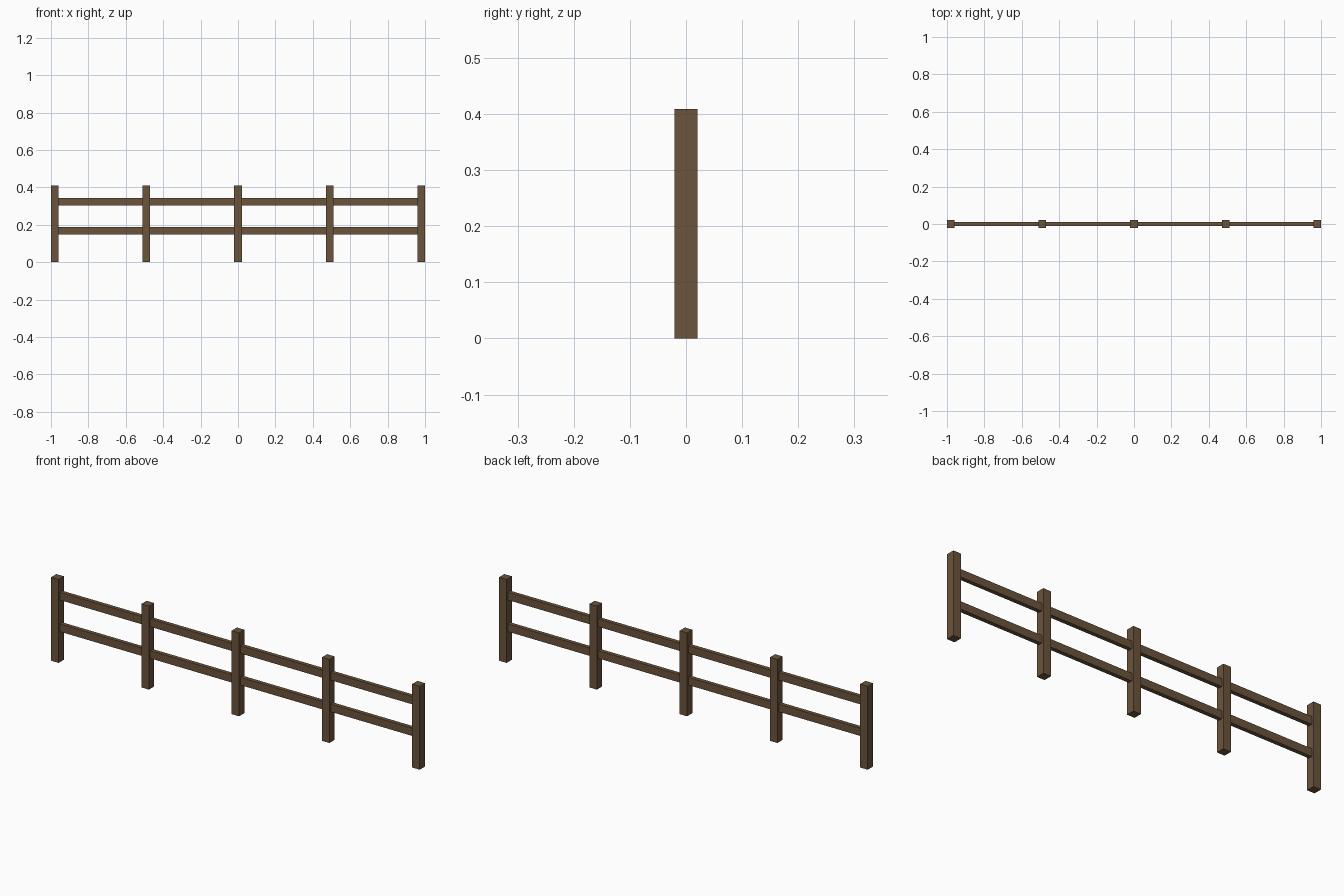
import bpy

if "Cube" in bpy.data.objects:
    bpy.data.objects.remove(bpy.data.objects["Cube"])

# Single brown wood colour
wood = bpy.data.materials.new("brown_wood")
wood.diffuse_color = (0.147, 0.088, 0.045, 1.0)
wood.use_nodes = True
wood.node_tree.nodes["Principled BSDF"].inputs["Base Color"].default_value = wood.diffuse_color


def box(name, center, size):
    bpy.ops.mesh.primitive_cube_add(size=1, location=center)
    ob = bpy.context.object
    ob.name = name
    ob.scale = size
    bpy.ops.object.transform_apply(location=False, rotation=False, scale=True)
    ob.data.materials.append(wood)
    return ob


POST_W, POST_H = 0.041, 0.409
SPACING = (2.0 - POST_W) / 4

# Five square posts
for i in range(5):
    box(f"post_{i + 1}", ((i - 2) * SPACING, 0, POST_H / 2), (POST_W, POST_W, POST_H))

# Two long rails running through the posts, ending inside the outer ones
for name, z in (("lower_rail", 0.168), ("upper_rail", 0.323)):
    box(name, (0, 0, z), (4 * SPACING, 0.02, 0.038))
